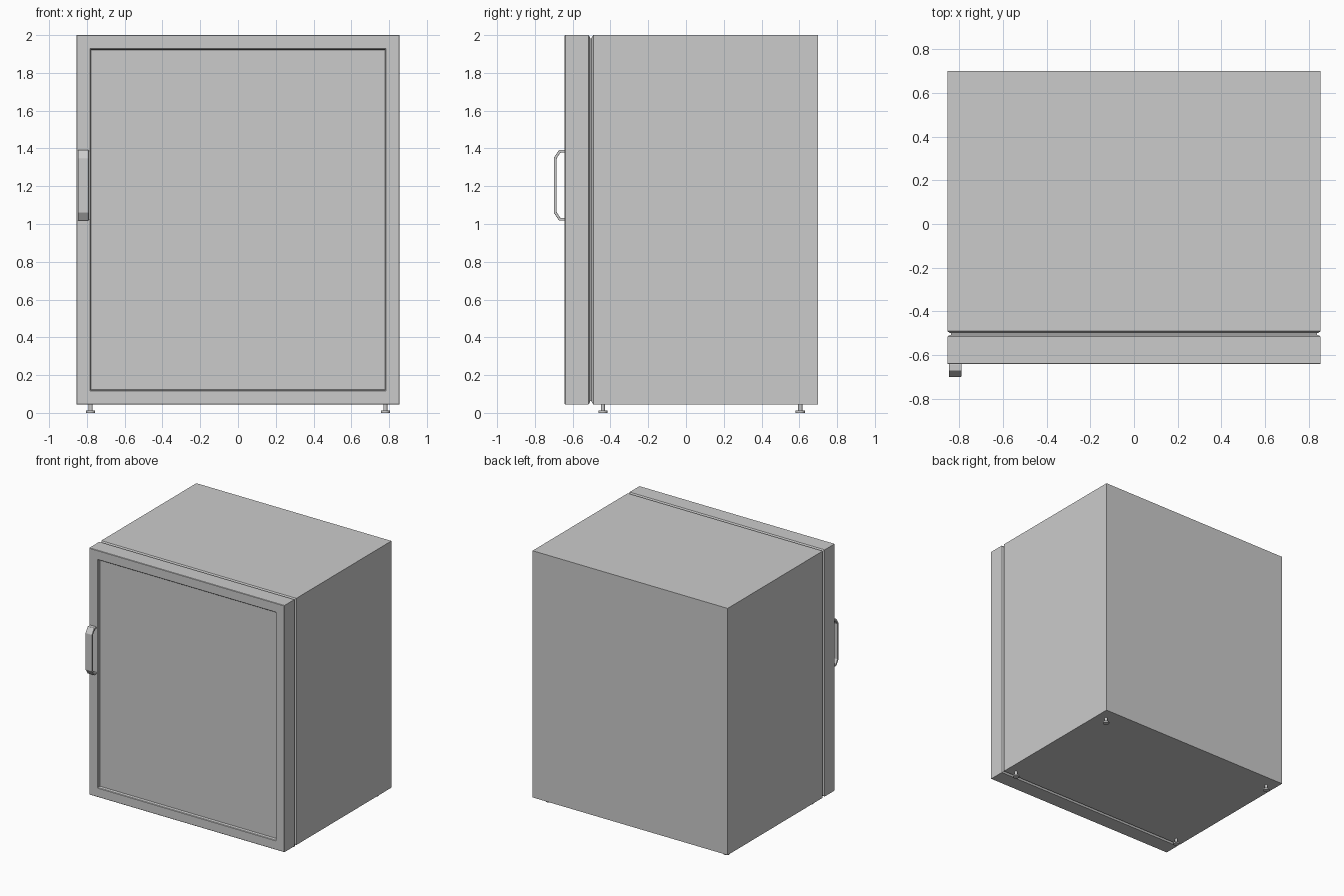
import bpy, bmesh

if "Cube" in bpy.data.objects:
    bpy.data.objects.remove(bpy.data.objects["Cube"])


def make(name, verts, faces):
    me = bpy.data.meshes.new(name)
    me.from_pydata(verts, [], faces)
    bm = bmesh.new()
    bm.from_mesh(me)
    bmesh.ops.recalc_face_normals(bm, faces=bm.faces)
    bm.to_mesh(me)
    bm.free()
    ob = bpy.data.objects.new(name, me)
    bpy.context.collection.objects.link(ob)
    return ob


W, Z0, Z1 = 0.855, 0.045, 2.0


def loft(name, rings):
    """Skin rectangular rings, each (inset from cabinet outline, y), capped at both ends."""
    verts, faces = [], []
    for d, y in rings:
        verts += [(-W + d, y, Z0 + d), (W - d, y, Z0 + d), (W - d, y, Z1 - d), (-W + d, y, Z1 - d)]
    for r in range(len(rings) - 1):
        for i in range(4):
            j = (i + 1) % 4
            faces.append((r*4 + i, r*4 + j, r*4 + 4 + j, r*4 + 4 + i))
    n = len(verts)
    faces += [(0, 1, 2, 3), (n - 4, n - 3, n - 2, n - 1)]
    return make(name, verts, faces)


# Cabinet, seal and door with a recessed front panel
loft("cabinet", [(0, 0.70), (0, -0.491), (0.012, -0.499)])
loft("door_seal", [(0.018, -0.49), (0.018, -0.52)])
loft("door", [(0.012, -0.508), (0, -0.516), (0, -0.639), (0.003, -0.642),
              (0.071, -0.642), (0.075, -0.638), (0.078, -0.618)])

# Handle: bent strap swept along a side profile of (y, z) points
outer = [(-0.64, 1.392), (-0.672, 1.392), (-0.70, 1.350), (-0.70, 1.060), (-0.672, 1.018), (-0.64, 1.018)]
inner = [(-0.64, 1.378), (-0.665, 1.378), (-0.686, 1.345), (-0.686, 1.065), (-0.665, 1.032), (-0.64, 1.032)]
n = len(outer)
verts = [(x, y, z) for x in (-0.848, -0.79) for y, z in outer + inner]
faces = []
for i in range(n - 1):
    a, b, c, d = i, i + 1, n + i + 1, n + i
    k = 2 * n
    faces += [(a, b, c, d), (a + k, b + k, c + k, d + k), (a, b, b + k, a + k), (d, c, c + k, d + k)]
faces += [(0, n, 3*n, 2*n), (n - 1, 2*n - 1, 4*n - 1, 3*n - 1)]
handle = make("handle", verts, faces)
bev = handle.modifiers.new("soft_edges", 'BEVEL')
bev.width = 0.003
bev.segments = 2


# Adjustable feet: turned profile of (radius, z)
def foot(name, x, y, seg=24):
    bm = bmesh.new()
    for r, z0, z1 in ((0.024, 0.0, 0.012), (0.011, 0.012, 0.05)):
        res = bmesh.ops.create_cone(bm, cap_ends=True, segments=seg, radius1=r, radius2=r, depth=z1 - z0)
        bmesh.ops.translate(bm, verts=res["verts"], vec=(x, y, (z0 + z1) / 2))
    me = bpy.data.meshes.new(name)
    bm.to_mesh(me)
    bm.free()
    ob = bpy.data.objects.new(name, me)
    bpy.context.collection.objects.link(ob)
    bpy.ops.object.select_all(action='DESELECT')
    ob.select_set(True)
    bpy.context.view_layer.objects.active = ob
    bpy.ops.object.shade_smooth_by_angle()


for side, x in (("left", -0.78), ("right", 0.78)):
    for end, y in (("front", -0.44), ("back", 0.605)):
        foot(f"{end}_{side}_foot", x, y)
